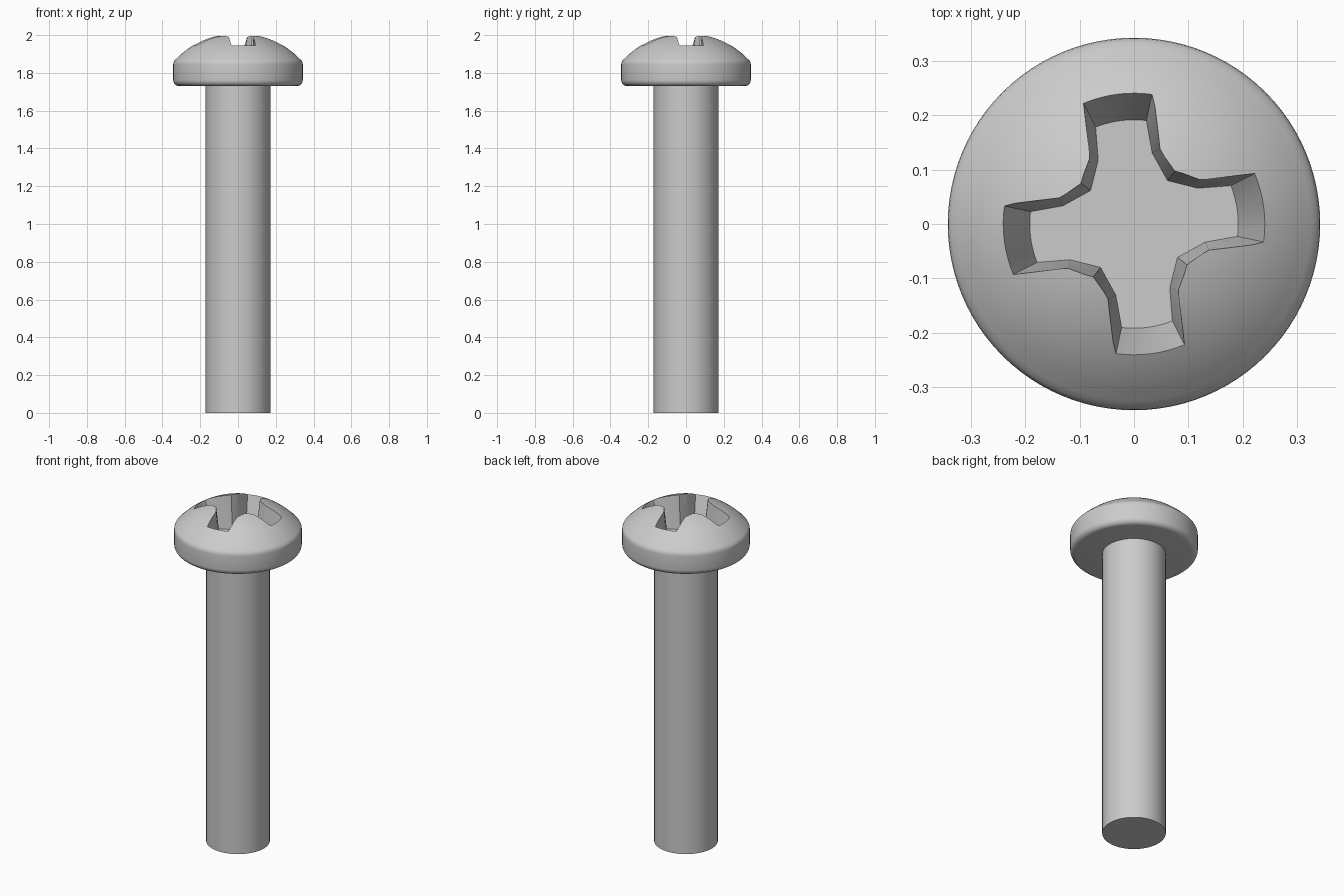
import bpy, bmesh
from math import sin, cos, pi, radians, sqrt

old = bpy.data.objects.get("Cube")
if old:
    bpy.data.objects.remove(old)

steel = bpy.data.materials.new("light grey steel")
steel.use_nodes = True
GREY = (0.6, 0.6, 0.6, 1)
steel.diffuse_color = GREY
steel.node_tree.nodes["Principled BSDF"].inputs["Base Color"].default_value = GREY


def make_object(name, bm):
    bmesh.ops.recalc_face_normals(bm, faces=bm.faces)
    mesh = bpy.data.meshes.new(name)
    bm.to_mesh(mesh)
    bm.free()
    mesh.materials.append(steel)
    obj = bpy.data.objects.new(name, mesh)
    bpy.context.collection.objects.link(obj)
    return obj


def select_only(obj):
    bpy.ops.object.select_all(action='DESELECT')
    obj.select_set(True)
    bpy.context.view_layer.objects.active = obj


def loft(bm, rings):
    """Closed solid through equal-sized rings of points, capped at both ends."""
    loops = [[bm.verts.new(p) for p in ring] for ring in rings]
    n = len(loops[0])
    for a, b in zip(loops, loops[1:]):
        for i in range(n):
            j = (i + 1) % n
            bm.faces.new((a[i], a[j], b[j], b[i]))
    bm.faces.new(loops[0][::-1])
    bm.faces.new(loops[-1])


def lathe(name, profile, sides=96):
    bm = bmesh.new()
    loft(bm, [[(r * cos(2 * pi * i / sides), r * sin(2 * pi * i / sides), z)
               for i in range(sides)] for r, z in profile])
    return make_object(name, bm)


# Shaft
shaft = lathe("shaft", [(0.171, 0), (0.171, 1.74)])

# Domed head: rounded lower rim, straight side, spherical crown
DOME_R, APEX, RIM, BASE, FILLET = 0.455, 2.013, 0.343, 1.73, 0.032


def dome_z(r):
    return APEX - DOME_R + sqrt(DOME_R ** 2 - r ** 2)


profile = [(RIM - FILLET + FILLET * sin(t * pi / 12),
            BASE + FILLET - FILLET * cos(t * pi / 12)) for t in range(7)]
profile += [(RIM, 1.845), (0.3415, 1.856), (0.336, 1.866)]
profile += [(r, dome_z(r)) for r in [0.326 - 0.0225 * k for k in range(15)]]
head = lathe("head", profile)

# Tapered cross recess: polar outline at the floor and at the dome surface
FLOOR, CUT_TOP, TWIST = 1.80, 2.06, 7.4
STEPS = 8


def arm_outline(tip_r, tip_half, flare_r, flare_off, valley_r):
    pts = []
    for arm in range(4):
        axis = 90 * arm + TWIST
        pts.append((flare_r, axis - 45 + flare_off))
        pts += [(tip_r, axis + tip_half * (2 * k / STEPS - 1)) for k in range(STEPS + 1)]
        pts.append((flare_r, axis + 45 - flare_off))
        pts.append((valley_r, axis + 45))
    return [(r, r * cos(radians(a)), r * sin(radians(a))) for r, a in pts]


floor_pts = arm_outline(0.192, 14.2, 0.135, 23.2, 0.101)
surface_pts = arm_outline(0.241, 15.3, 0.146, 18.4, 0.123)
top_ring = []
for (_, x0, y0), (r, x1, y1) in zip(floor_pts, surface_pts):
    k = (CUT_TOP - FLOOR) / (dome_z(r) - FLOOR)
    top_ring.append((x0 + (x1 - x0) * k, y0 + (y1 - y0) * k, CUT_TOP))
bm = bmesh.new()
loft(bm, [[(x, y, FLOOR) for _, x, y in floor_pts], top_ring])
cutter = make_object("recess_cutter", bm)
cutter.hide_render = True

cut = head.modifiers.new("cross_recess", 'BOOLEAN')
cut.operation = 'DIFFERENCE'
cut.solver = 'EXACT'
cut.object = cutter
select_only(head)
bpy.ops.object.modifier_apply(modifier=cut.name)
bpy.data.objects.remove(cutter)

# Smooth shading with crisp edges
for obj in (shaft, head):
    select_only(obj)
    bpy.ops.object.shade_smooth_by_angle(angle=radians(25))
